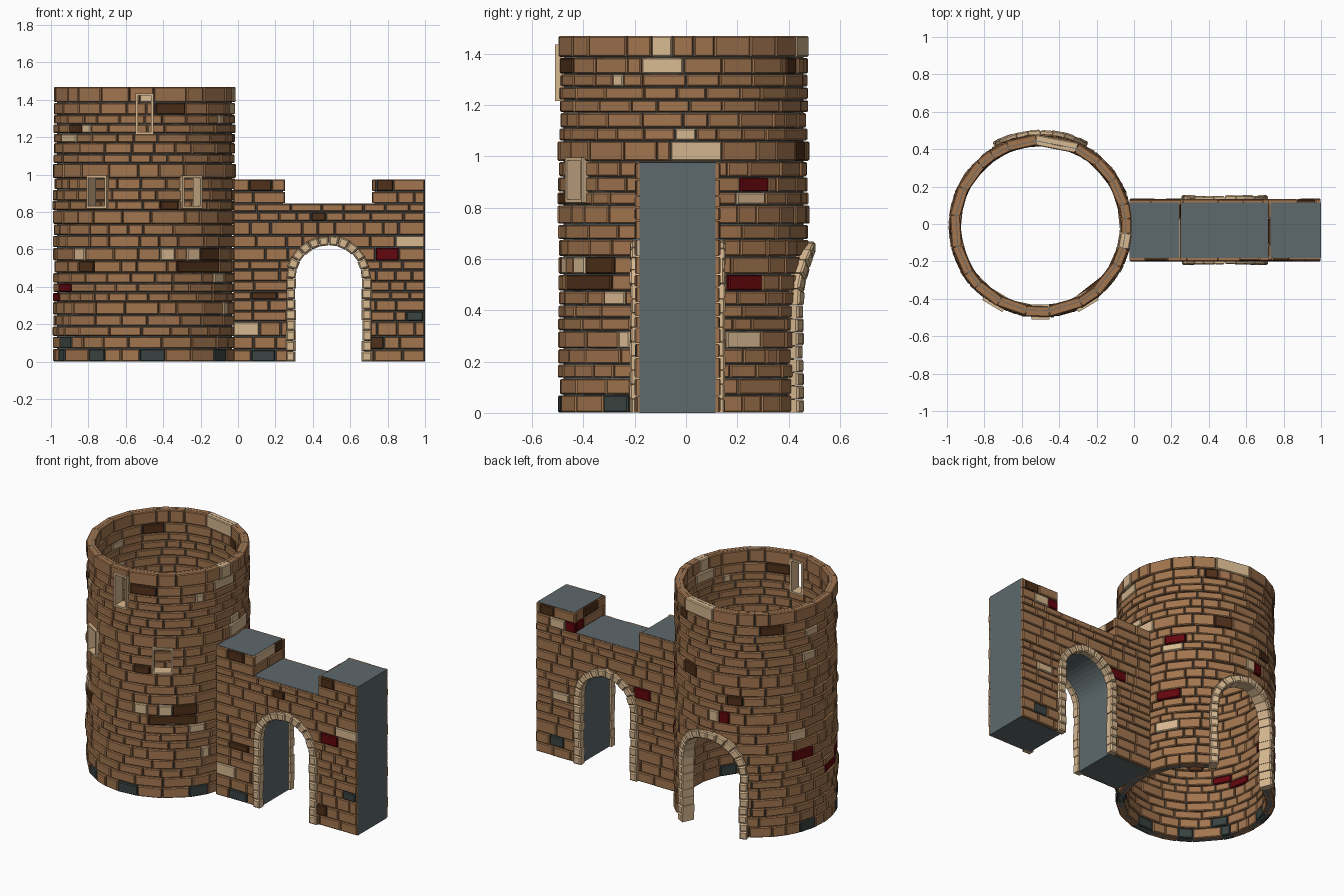
import bpy, bmesh, random
from math import sin, cos, pi, radians
from mathutils import Matrix, Vector

random.seed(7)
if "Cube" in bpy.data.objects:
    bpy.data.objects.remove(bpy.data.objects["Cube"])

# Materials
COLOURS = {
    "brick_brown": (0.36, 0.178, 0.078), "pale_stone": (0.68, 0.48, 0.28),
    "dark_brown": (0.08, 0.03, 0.01), "deep_red": (0.125, 0.002, 0.004),
    "slate": (0.042, 0.058, 0.054), "mortar_grey": (0.11, 0.14, 0.15)}
MATS = []
for name, rgb in COLOURS.items():
    m = bpy.data.materials.new(name)
    m.use_nodes = True
    m.diffuse_color = (*rgb, 1)
    m.node_tree.nodes["Principled BSDF"].inputs["Base Color"].default_value = (*rgb, 1)
    MATS.append(m)
BRICK, PALE, DARK, RED, SLATE, MORTAR = range(6)

# Main measures
CX, CY, R, TOP = -0.5, -0.01, 0.48, 1.47
WALL_Y, HALF = -0.0325, 0.148
ARCH_X, DOOR_HW, DOOR_SPRING = 0.485, 0.20, 0.42
ARCH_HW, ARCH_SPRING = 0.18, 0.445
X0, X1, M0, M1, CRENEL, MERLON = -0.025, 1.0, 0.24, 0.73, 0.845, 0.975


def finish(bm, name, mats=MATS):
    bmesh.ops.recalc_face_normals(bm, faces=bm.faces)
    me = bpy.data.meshes.new(name)
    bm.to_mesh(me)
    bm.free()
    for m in mats:
        me.materials.append(m)
    ob = bpy.data.objects.new(name, me)
    bpy.context.collection.objects.link(ob)
    return ob


def cut(ob, cutter):
    mod = ob.modifiers.new("opening", 'BOOLEAN')
    mod.operation, mod.solver, mod.object = 'DIFFERENCE', 'EXACT', cutter
    bpy.context.view_layer.objects.active = ob
    bpy.ops.object.modifier_apply(modifier=mod.name)


# Surface mappings: along, up, outward -> position
def tower(u, z, d):
    return Vector((CX + d * sin(u / R), CY - d * cos(u / R), z))


def wall_front(u, z, d):
    return Vector((u, WALL_Y - d, z))


def wall_back(u, z, d):
    return Vector((u, WALL_Y + d, z))


def brick(bm, f, u0, u1, z0, z1, d0, d1, mat, bev=0.005):
    """Closed block with a chamfered outer face."""
    mid = d1 - bev if d1 > d0 else d1 + bev
    rings = []
    for d, b in ((d0, 0), (mid, 0), (d1, bev)):
        rings.append([bm.verts.new(f(u, z, d)) for u, z in (
            (u0 + b, z0 + b), (u1 - b, z0 + b), (u1 - b, z1 - b), (u0 + b, z1 - b))])
    faces = [bm.faces.new(rings[0]), bm.faces.new(rings[2])]
    for a, b in zip(rings, rings[1:]):
        for i in range(4):
            j = (i + 1) % 4
            faces.append(bm.faces.new((a[i], a[j], b[j], b[i])))
    for face in faces:
        face.material_index = mat


def course(f, u0, u1, z0, z1, skins, accents, gap=0.002):
    """One row: accent bricks at set places, plain ones of varied length between."""
    marks = sorted((max(a, u0), min(b, u1), m) for a, b, z, m in accents
                   if z0 <= z < z1 and b > u0 and a < u1)
    pieces, u = [], u0
    for a, b, m in marks + [(u1, u1, BRICK)]:
        if a - u < 0.02:
            a = u
        while u < a - 0.001:
            end = u + random.uniform(0.08, 0.19)
            if a - end < 0.05:
                end = a
            pieces.append((u, end, BRICK))
            u = end
        if b > a:
            pieces.append((a, b, m))
            u = b
    for a, b, m in pieces:
        for bm, d0, d1 in skins:
            brick(bm, f, a + gap, b - gap, z0 + gap, z1 - gap, d0,
                  d1 + random.uniform(-0.003, 0.003), m)


def arch_points(cx, hw, spring, steps=20):
    return [(cx - hw * cos(pi * i / steps), spring + hw * sin(pi * i / steps))
            for i in range(steps + 1)]


def prism(bm, pts, y0, y1):
    """Extrude an x-z outline along y."""
    face = bm.faces.new([bm.verts.new((x, y0, z)) for x, z in pts])
    ext = bmesh.ops.extrude_face_region(bm, geom=[face])
    verts = [v for v in ext["geom"] if isinstance(v, bmesh.types.BMVert)]
    bmesh.ops.translate(bm, verts=verts, vec=(0, y1 - y0, 0))


def box(bm, size, matrix):
    bmesh.ops.create_cube(bm, size=1, matrix=matrix @ Matrix.Diagonal((*size, 1)))


def arch_stones(name, f, cx, hw, spring, d0, d1):
    """Pale blocks up one leg, around the arc and down the other leg."""
    bm = bmesh.new()

    def path(s, w, d):
        r, arc = hw + w, pi * hw
        if s < spring:
            x, z = -r, s
        elif s < spring + arc:
            a = (s - spring) / hw
            x, z = -r * cos(a), spring + r * sin(a)
        else:
            x, z = r, 2 * spring + arc - s
        return f(cx + x, z, d)

    s = 0
    for length, n in ((spring, 8), (pi * hw, 12), (spring, 8)):
        step = length / n
        for i in range(n):
            brick(bm, path, s + 0.001, s + step - 0.001, random.uniform(-0.005, 0.003),
                  0.048 + random.uniform(-0.004, 0.004), d0,
                  d1 + random.uniform(-0.003, 0.003), PALE, 0.007)
            s += step
    return finish(bm, name)


# Cutters for the tower door and windows
WINDOWS = (("left_window", -31, 0.82, 0.995, 0.125), ("right_window", 31, 0.82, 0.995, 0.125),
           ("upper_window", 0, 1.215, 1.435, 0.095))
bm = bmesh.new()
hw = DOOR_HW + 0.02
prism(bm, [(CX - hw, -0.1)] + arch_points(CX, hw, DOOR_SPRING) + [(CX + hw, -0.1)], 0.2, 0.7)
for name, deg, z0, z1, w in WINDOWS:
    turn = Matrix.Translation((CX, CY, (z0 + z1) / 2)) @ Matrix.Rotation(radians(deg), 4, 'Z')
    box(bm, (w - 0.01, 0.2, z1 - z0 - 0.01), turn @ Matrix.Translation((0, -0.47, 0)))
tower_cutter = finish(bm, "tower_cutter", [])

# Tower mortar shell
bm = bmesh.new()
N = 48
loops = [[bm.verts.new(tower(2 * pi * R * i / N, z, d)) for i in range(N)]
         for d, z in ((0.467, 0.002), (0.467, TOP - 0.003), (0.442, TOP - 0.003), (0.442, 0.002))]
for k in range(4):
    a, b = loops[k], loops[(k + 1) % 4]
    for i in range(N):
        bm.faces.new((a[i], a[(i + 1) % N], b[(i + 1) % N], b[i]))
shell = finish(bm, "tower_mortar", [MATS[MORTAR]])
cut(shell, tower_cutter)

# Tower brick courses; accent bricks (angle, half angle, height) show on both skins
ROWS = (0, .07, .135, .19, .25, .32, .37, .42, .475, .54, .61, .675, .735, .81, .86, .92,
        .98, 1.06, 1.11, 1.17, 1.22, 1.27, 1.32, 1.385, TOP)
ACCENTS = {
    PALE: ((-58, 9, 1.2), (-39, 3, 1.25), (15, 5, .57), (-46, 5, .57), (33, 5, .57),
           (56, 6, .44), (62, 3, .28), (80, 5, 1.43), (80, 10, 1.36), (58, 3, 1.3),
           (91, 5, 1.09), (96, 12, 1.02), (123, 8, .83), (119, 9, .27), (-191, 14, 1.43),
           (-101, 6, 1.27), (-176, 4, .77), (-114, 7, .65), (-103, 6, 1.13)),
    DARK: ((17, 10, 1.35), (-50, 6, 1.25), (16, 6, .83), (48, 8, .57), (38, 17, .5),
           (-40, 6, .5), (-208, 5, 1.36), (-133, 9, 1.36), (-160, 6, .87), (-199, 7, 1.02)),
    RED: ((-62, 8, .38), (-78, 9, .33), (125, 8, .89), (120, 9, .5), (-168, 4, .77),
          (-109, 9, .51)),
    SLATE: ((-60, 7, .1), (-65, 4, .03), (-32, 6, .03), (5, 8, .03), (57, 7, .03),
            (-105, 7, .03))}
spots = [(radians(a - h) * R, radians(a + h) * R, z, m)
         for m, pts in ACCENTS.items() for a, h, z in pts]
outer, inner = bmesh.new(), bmesh.new()
for z0, z1 in zip(ROWS, ROWS[1:]):
    start = radians(random.uniform(-222, -214)) * R
    radius = 0.491 - 0.004 * z0 + random.uniform(-0.003, 0.003)
    course(tower, start, start + 2 * pi * R, z0, z1,
           ((outer, 0.457, radius), (inner, 0.453, 0.431)), spots)
for bm, name in ((outer, "tower_outer_bricks"), (inner, "tower_inner_bricks")):
    cut(finish(bm, name), tower_cutter)
bpy.data.objects.remove(tower_cutter)

# Tower door surround
arch_stones("door_surround", tower, pi * R, DOOR_HW, DOOR_SPRING, 0.43, 0.514)

# Window frames: four slabs around each opening
for name, deg, z0, z1, w in WINDOWS:
    bm = bmesh.new()
    turn = Matrix.Translation((CX, CY, (z0 + z1) / 2)) @ Matrix.Rotation(radians(deg), 4, 'Z')
    h, t = z1 - z0, 0.012
    for side in (-1, 1):
        box(bm, (t, 0.08, h), turn @ Matrix.Translation((side * (w - t) / 2, -0.46, 0)))
        box(bm, (w - 2 * t, 0.08, t), turn @ Matrix.Translation((0, -0.46, side * (h - t) / 2)))
    finish(bm, name + "_frame", [MATS[PALE]])

# Gate wall core with arched passage and two merlons
bm = bmesh.new()
hw = ARCH_HW + 0.012
prism(bm, [(X0, 0), (ARCH_X - hw, 0)] + arch_points(ARCH_X, hw, ARCH_SPRING)
      + [(ARCH_X + hw, 0), (X1, 0), (X1, MERLON), (M1, MERLON), (M1, CRENEL),
         (M0, CRENEL), (M0, MERLON), (X0, MERLON)], WALL_Y - HALF, WALL_Y + HALF)
finish(bm, "gate_wall_core", [MATS[MORTAR]])

# Gate wall brick faces; accent bricks are (start, end, height, colour)
bm = bmesh.new()
hw += 0.008
prism(bm, [(ARCH_X - hw, -0.1)] + arch_points(ARCH_X, hw, ARCH_SPRING)
      + [(ARCH_X + hw, -0.1)], -1, 1)
arch_cutter = finish(bm, "arch_cutter", [])
WALL_ROWS = (0, .065, .135, .215, .27, .33, .375, .43, .49, .54, .61, .675, .75, .8, CRENEL,
             .91, MERLON)
FRONT = ((.06, .18, .945, DARK), (.74, .83, .945, DARK), (.39, .47, .775, DARK),
         (.84, X1, .64, PALE), (.735, .86, .575, RED), (X0, .115, .175, PALE),
         (.07, .21, .35, DARK), (.9, .99, .24, SLATE), (.07, .2, .03, SLATE),
         (.7, .78, .1, DARK))
BACK = ((.17, .29, .57, RED), (.76, .88, .4, PALE), (.8, .9, .1, SLATE),
        (.87, .97, .945, DARK), (M1 - .014, .79, .88, RED), (.79, .9, .88, PALE))
for name, f, marks in (("front", wall_front, FRONT), ("back", wall_back, BACK)):
    bm = bmesh.new()
    for z0, z1 in zip(WALL_ROWS, WALL_ROWS[1:]):
        spans = ((X0, X1),) if z0 < CRENEL else ((X0, M0 + 0.014), (M1 - 0.014, X1))
        for a, b in spans:
            course(f, a, b, z0, z1, ((bm, HALF - 0.01, HALF + 0.017),), marks)
    cut(finish(bm, "gate_wall_%s_bricks" % name), arch_cutter)
    arch_stones("arch_surround_" + name, f, ARCH_X, ARCH_HW, ARCH_SPRING,
                HALF - 0.01, HALF + 0.037)
bpy.data.objects.remove(arch_cutter)

# Brick facing on the inner sides of the merlons
Y0, Y1 = WALL_Y - HALF, WALL_Y + HALF
for name, x, out, marks in (
        ("left_merlon", M1, -1, ((-.11, .03, .945, DARK), (.03, Y1, .88, RED))),
        ("right_merlon", M0, 1, ((Y0, .03, .945, PALE), (.03, Y1, .945, DARK)))):
    bm = bmesh.new()
    for z0, z1 in zip(WALL_ROWS[-3:], WALL_ROWS[-2:]):
        course(lambda u, z, d: Vector((x + out * d, u, z)), Y0, Y1, z0, z1,
               ((bm, -0.008, 0.012),), marks)
    finish(bm, name + "_side_bricks")
